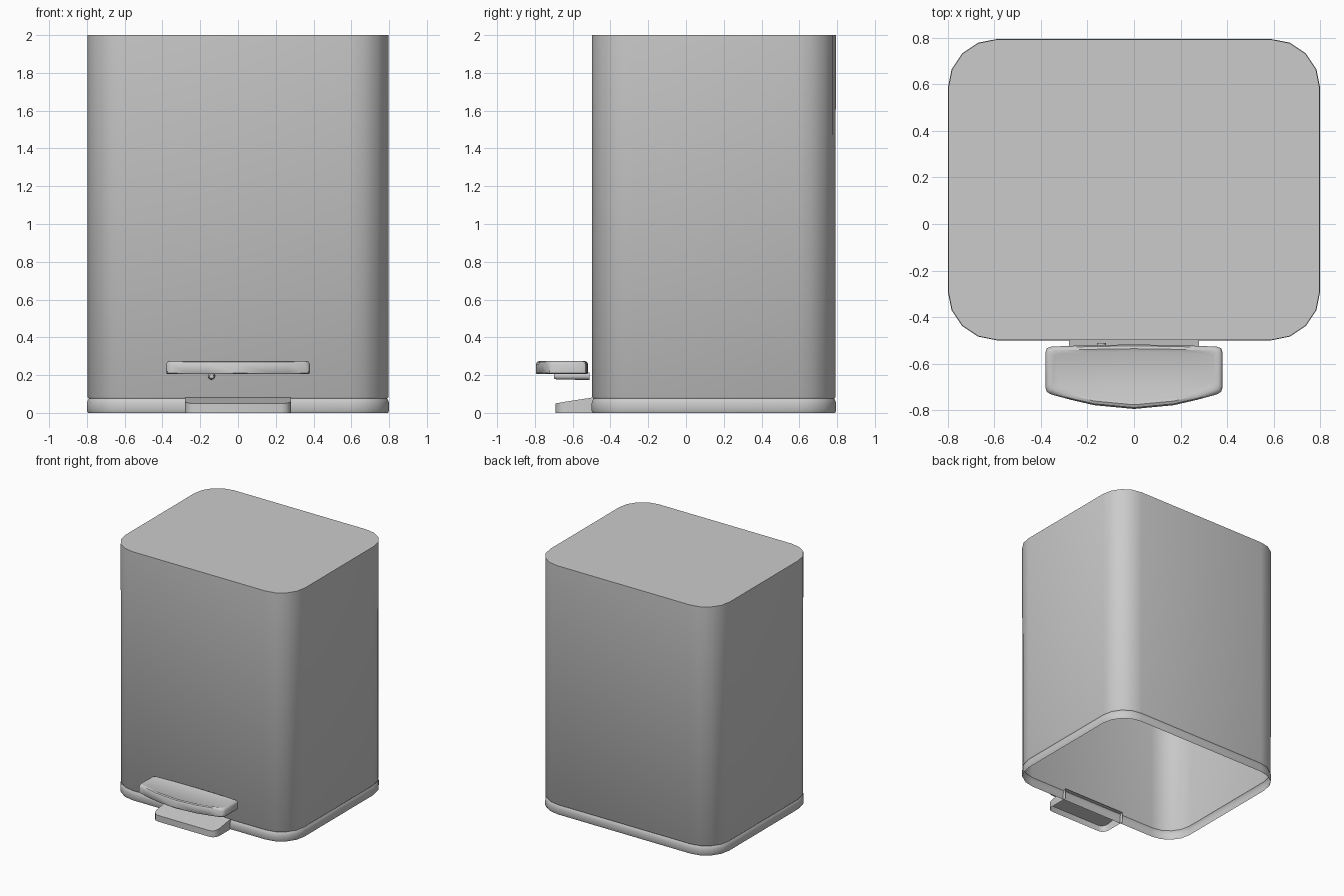
import bpy, bmesh, math

if "Cube" in bpy.data.objects:
    bpy.data.objects.remove(bpy.data.objects["Cube"])


def finish(name, bm, angle=40):
    bmesh.ops.recalc_face_normals(bm, faces=bm.faces)
    mesh = bpy.data.meshes.new(name)
    bm.to_mesh(mesh)
    bm.free()
    ob = bpy.data.objects.new(name, mesh)
    bpy.context.collection.objects.link(ob)
    bpy.ops.object.select_all(action='DESELECT')
    ob.select_set(True)
    bpy.context.view_layer.objects.active = ob
    bpy.ops.object.shade_smooth_by_angle(angle=math.radians(angle))
    return ob


def rounded_rect(x, y0, y1, r, seg=4):
    pts = []
    corners = [(x - r, y1 - r), (r - x, y1 - r), (r - x, y0 + r), (x - r, y0 + r)]
    for q, (cx, cy) in enumerate(corners):
        for i in range(seg + 1):
            a = math.pi / 2 * (q + i / seg)
            pts.append((cx + r * math.cos(a), cy + r * math.sin(a)))
    return pts


def loft(bm, rings, cap_bottom=False, cap_top=True):
    rows = [[bm.verts.new(p) for p in ring] for ring in rings]
    n = len(rows[0])
    for a, b in zip(rows, rows[1:]):
        for i in range(n):
            j = (i + 1) % n
            bm.faces.new((a[i], a[j], b[j], b[i]))
    if cap_bottom:
        bm.faces.new(rows[0][::-1])
    if cap_top:
        bm.faces.new(rows[-1])
    return rows


# Bin body: open-bottomed shell with a rolled foot rim and flat top
bm = bmesh.new()
rings = []
for inset, z in [(0.006, 0.0), (0, 0.012), (0, 0.05), (0.004, 0.064), (0.01, 0.075), (0.003, 0.085), (0.002, 2.0)]:
    outline = rounded_rect(0.8 - inset, -0.5 + inset, 0.795 - inset, 0.21 - inset)
    rings.append([(x, y, z) for x, y in outline])
loft(bm, rings)
finish("bin_body", bm)

# Foot plate: sloping hollow step, open underneath and at the back
bm = bmesh.new()
half = [(0.28, -0.47), (0.28, -0.64), (0.272, -0.665), (0.255, -0.683), (0.23, -0.69)]
outline = half + [(-x, y) for x, y in reversed(half)]
low = [bm.verts.new((x, y, 0)) for x, y in outline]
high = [bm.verts.new((x, y, min(0.085, 0.05 + (y + 0.69) * 0.18))) for x, y in outline]
for i in range(len(outline) - 1):
    bm.faces.new((low[i], low[i + 1], high[i + 1], high[i]))
bm.faces.new(high)
finish("foot_plate", bm)

# Pedal: bow-fronted pad with softened edges
bm = bmesh.new()


def pedal_ring(inset, z):
    xm = 0.38 - inset
    half = [(0, -0.518 - inset), (0.2, -0.521 - inset), (xm - 0.025, -0.527 - inset),
            (xm - 0.006, -0.533 - inset), (xm, -0.55 - inset), (xm, -0.705 + inset),
            (xm - 0.006, -0.722 + inset), (xm - 0.025, -0.733 + inset),
            (0.27, -0.756 + inset), (0.17, -0.779 + inset), (0, -0.795 + inset)]
    return [(x, y, z) for x, y in half] + [(-x, y, z) for x, y in half[-2:0:-1]]


loft(bm, [pedal_ring(i, z) for i, z in
          [(0.006, 0.205), (0, 0.212), (0, 0.258), (0.006, 0.27), (0.018, 0.275), (0.032, 0.27)]],
     cap_bottom=True)
finish("pedal", bm)

# Pedal arm: small rod under the pad
bm = bmesh.new()
rings = []
for y, r in [(-0.70, 0.012), (-0.685, 0.019), (-0.512, 0.02)]:
    rings.append([(-0.14 + r * math.cos(k * math.tau / 12), y,
                   0.195 + r * math.sin(k * math.tau / 12)) for k in range(12)])
loft(bm, rings, cap_bottom=True)
finish("pedal_arm", bm)
